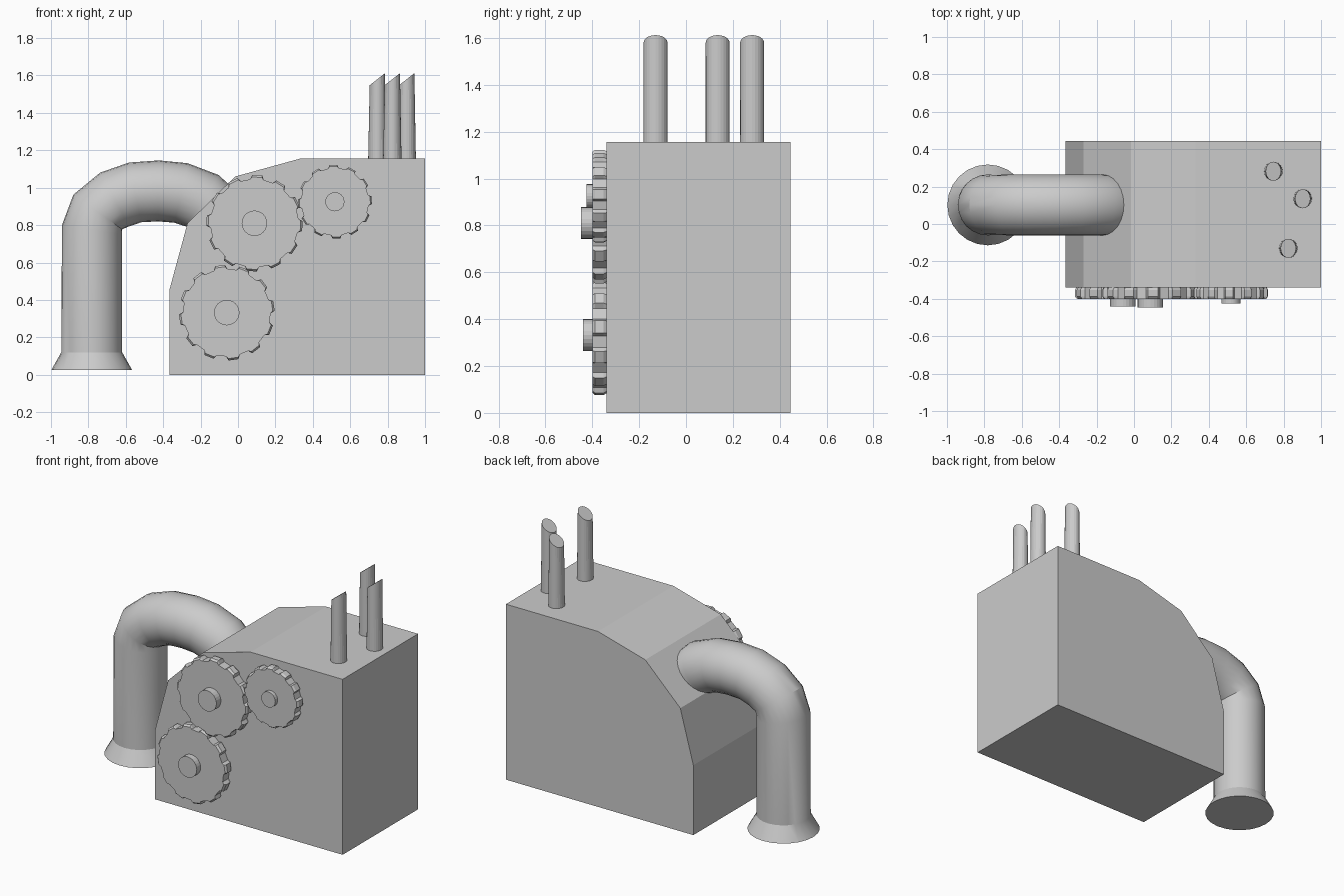
import bpy, bmesh
from math import cos, sin, pi
from mathutils import Vector

if "Cube" in bpy.data.objects:
    bpy.data.objects.remove(bpy.data.objects["Cube"])


def finish(name, bm):
    bmesh.ops.recalc_face_normals(bm, faces=bm.faces[:])
    mesh = bpy.data.meshes.new(name)
    bm.to_mesh(mesh)
    bm.free()
    ob = bpy.data.objects.new(name, mesh)
    bpy.context.collection.objects.link(ob)
    return ob


def loft(name, rings):
    """Skin a list of equal-length point rings and cap both ends."""
    bm = bmesh.new()
    vr = [[bm.verts.new(p) for p in ring] for ring in rings]
    n = len(vr[0])
    for a, b in zip(vr, vr[1:]):
        for i in range(n):
            j = (i + 1) % n
            bm.faces.new((a[i], a[j], b[j], b[i]))
    bm.faces.new(vr[0])
    bm.faces.new(vr[-1])
    return finish(name, bm)


def prism(name, profile, y0, y1):
    return loft(name, [[(x, y, z) for x, z in profile] for y in (y0, y1)])


def circle(cx, cz, r, n=24):
    return [(cx + r * cos(2 * pi * i / n), cz + r * sin(2 * pi * i / n)) for i in range(n)]


# Housing with a faceted sloping shoulder
prism("housing", [(-0.365, 0), (1, 0), (1, 1.155), (0.33, 1.155),
                  (-0.015, 1.06), (-0.27, 0.81), (-0.365, 0.46)], -0.34, 0.445)

# Bent intake pipe with flared mouth: x, z, radius
path = [(-0.782, 0.025, 0.216), (-0.782, 0.12, 0.163), (-0.78, 0.775, 0.163),
        (-0.75, 0.87, 0.16), (-0.66, 0.937, 0.163), (-0.55, 0.975, 0.163),
        (-0.425, 0.983, 0.163), (-0.305, 0.972, 0.163), (-0.19, 0.93, 0.163),
        (-0.135, 0.875, 0.163), (-0.08, 0.80, 0.163)]
pts = [Vector((x, 0.102, z)) for x, z, r in path]
rings = []
for k, p in enumerate(pts):
    d_in = (p - pts[max(k - 1, 0)]).normalized()
    d_out = (pts[min(k + 1, len(pts) - 1)] - p).normalized()
    t = (d_in + d_out).normalized()
    side = Vector((-t.z, 0, t.x))
    r = path[k][2]
    rings.append([p + side * r * cos(2 * pi * i / 24) + Vector((0, r * sin(2 * pi * i / 24), 0))
                  for i in range(24)])
loft("intake_pipe", rings).data.shade_smooth()
bpy.context.view_layer.objects.active = bpy.data.objects["intake_pipe"]
bpy.data.objects["intake_pipe"].select_set(True)
bpy.ops.object.shade_smooth_by_angle(angle=0.5)

# Three exhaust stacks with slanted tops
for k, (x, y) in enumerate([(0.745, 0.282), (0.902, 0.135), (0.825, -0.13)]):
    base, top = [], []
    for i in range(24):
        c, s = cos(2 * pi * i / 24), sin(2 * pi * i / 24)
        base.append((x + 0.05 * c, y + 0.051 * s, 1.1))
        top.append((x + 0.041 * c, y + 0.051 * s, 1.58 + 0.032 * c))
    loft(f"exhaust_stack_{k + 1}", [base, top])


# Gears: chamfered toothed discs with a round hub
def gear(name, cx, cz, r, hub_r, hub_y, phase, teeth=12):
    def outline(tip):
        out = []
        for i in range(teeth):
            for f, rad in ((0.0, r * 0.915), (0.4, r * 0.915), (0.5, tip), (0.9, tip)):
                a = phase + 2 * pi * (i + f) / teeth
                out.append((cx + rad * cos(a), cz + rad * sin(a)))
        return out
    layers = [(-0.335, r * 0.96), (-0.352, r), (-0.388, r), (-0.40, r * 0.96)]
    loft(name, [[(x, y, z) for x, z in outline(tip)] for y, tip in layers])
    prism(name + "_hub", circle(cx, cz, hub_r), -0.335, hub_y)


gear("middle_gear", 0.088, 0.81, 0.258, 0.068, -0.447, 0.1)
gear("lower_gear", -0.06, 0.332, 0.256, 0.068, -0.44, 0.3)
gear("upper_gear", 0.518, 0.925, 0.198, 0.051, -0.425, 0.2)
